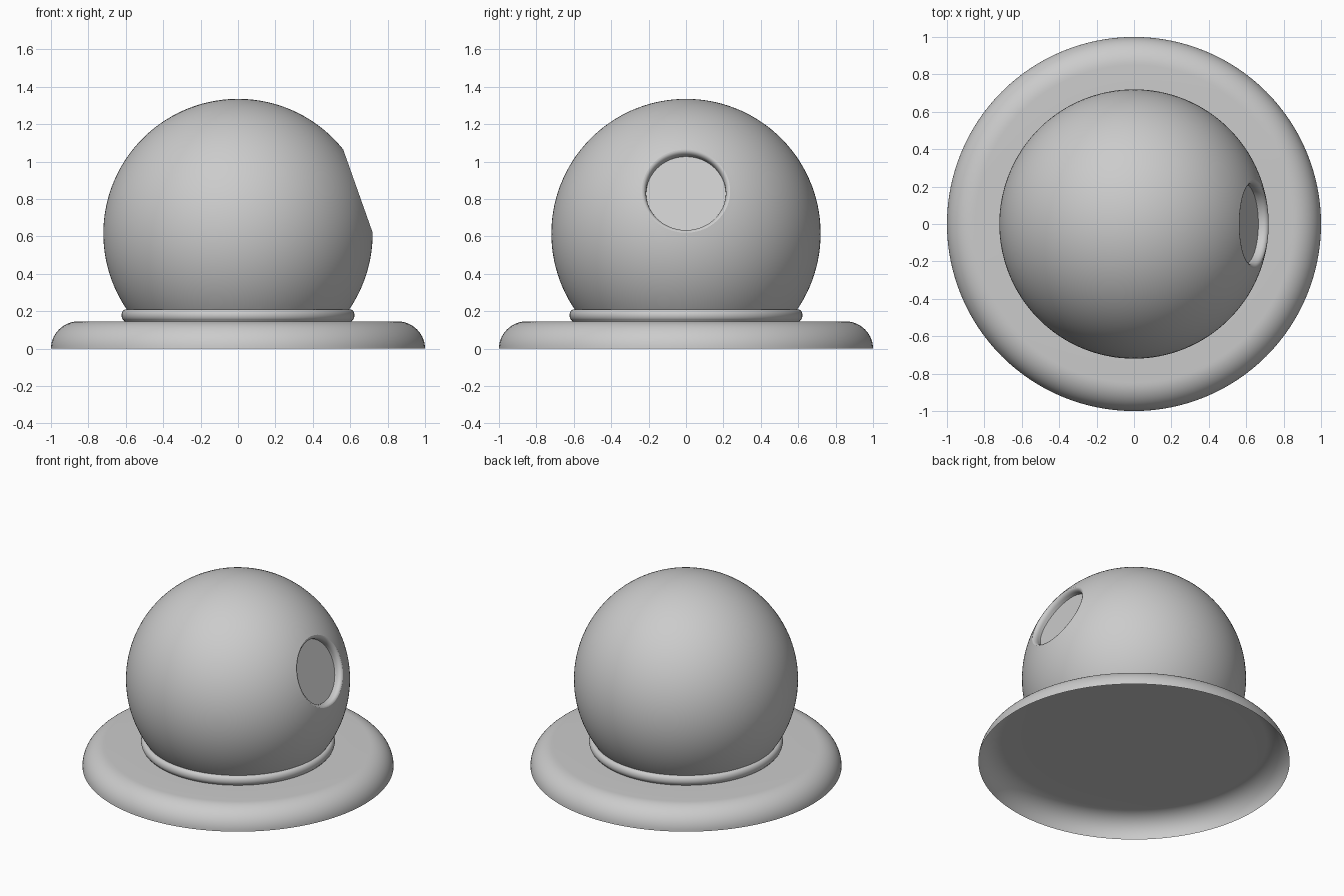
import bpy, bmesh, math
from mathutils import Matrix, Vector

if "Cube" in bpy.data.objects:
    bpy.data.objects.remove(bpy.data.objects["Cube"])

grey = bpy.data.materials.new("light_grey")
grey.diffuse_color = (0.6, 0.6, 0.6, 1)
grey.use_nodes = True
grey.node_tree.nodes["Principled BSDF"].inputs["Base Color"].default_value = grey.diffuse_color


def lathe(name, profile, steps=128, matrix=None, cut_z=None):
    """Revolve (radius, height) points about z, then optionally tilt and trim below cut_z."""
    bm = bmesh.new()
    verts = [bm.verts.new((r, 0, h)) for r, h in profile]
    edges = [bm.edges.new(pair) for pair in zip(verts, verts[1:])]
    bmesh.ops.spin(bm, geom=verts + edges, cent=(0, 0, 0), axis=(0, 0, 1),
                   angle=math.tau, steps=steps, use_merge=False)
    bmesh.ops.remove_doubles(bm, verts=bm.verts, dist=1e-4)
    bmesh.ops.recalc_face_normals(bm, faces=bm.faces)
    if matrix:
        bm.transform(matrix)
    if cut_z is not None:
        bmesh.ops.bisect_plane(bm, geom=bm.verts[:] + bm.edges[:] + bm.faces[:],
                               plane_co=(0, 0, cut_z), plane_no=(0, 0, 1), clear_inner=True)
    # make sure every surface faces outward / upward
    centre = sum((v.co for v in bm.verts), Vector()) / len(bm.verts)
    if sum((f.calc_center_median() - centre).dot(f.normal) * f.calc_area() for f in bm.faces) < 0:
        bmesh.ops.reverse_faces(bm, faces=bm.faces)
    mesh = bpy.data.meshes.new(name)
    bm.to_mesh(mesh)
    bm.free()
    mesh.materials.append(grey)
    obj = bpy.data.objects.new(name, mesh)
    bpy.context.collection.objects.link(obj)
    bpy.context.view_layer.objects.active = obj
    obj.select_set(True)
    bpy.ops.object.shade_smooth_by_angle(angle=math.radians(30))
    obj.select_set(False)
    return obj


def arc(cr, ch, a, b, start, end, n):
    """Points on an elliptical arc, angles in degrees from the radial direction."""
    out = []
    for i in range(n + 1):
        t = math.radians(start + (end - start) * i / n)
        out.append((cr + a * math.cos(t), ch + b * math.sin(t)))
    return out


# Base: open-bottomed disc with a rounded shoulder
lathe("base_plate", arc(0.85, 0, 0.15, 0.146, 0, 90, 14) + [(0.62, 0.146), (0, 0.146)])

# Collar: small bulging ring between base and ball
lathe("collar", [(0.608, 0.146)] + arc(0.598, 0.178, 0.025, 0.032, -60, 90, 12) + [(0.57, 0.21)])

# Ball and lens share a tilted axis that points to +x and slightly up
R, RIM, LENS_R, LENS_H = 0.72, 0.236, 0.213, 0.63
rim_h = math.sqrt(R * R - RIM * RIM)
tilt = Matrix.Translation((0, 0, 0.615)) @ Matrix.Rotation(math.radians(90 - 19.5), 4, 'Y')

# Ball: sphere with a rounded lip turning into the lens recess
rim_angle = math.degrees(math.atan2(rim_h, RIM))
sphere = arc(0, 0, R, R, -90, rim_angle, 72)
sphere[0] = (0, -R)
lip = arc(RIM, rim_h - 0.03, -(RIM - LENS_R), 0.03, 90, 0, 6)[1:]
lathe("ball_housing", sphere + lip + [(LENS_R, LENS_H)], matrix=tilt, cut_z=0.2)

# Lens: flat disc at the bottom of the recess
lathe("lens", [(LENS_R, LENS_H - 0.004), (LENS_R, LENS_H), (0, LENS_H)], matrix=tilt)
